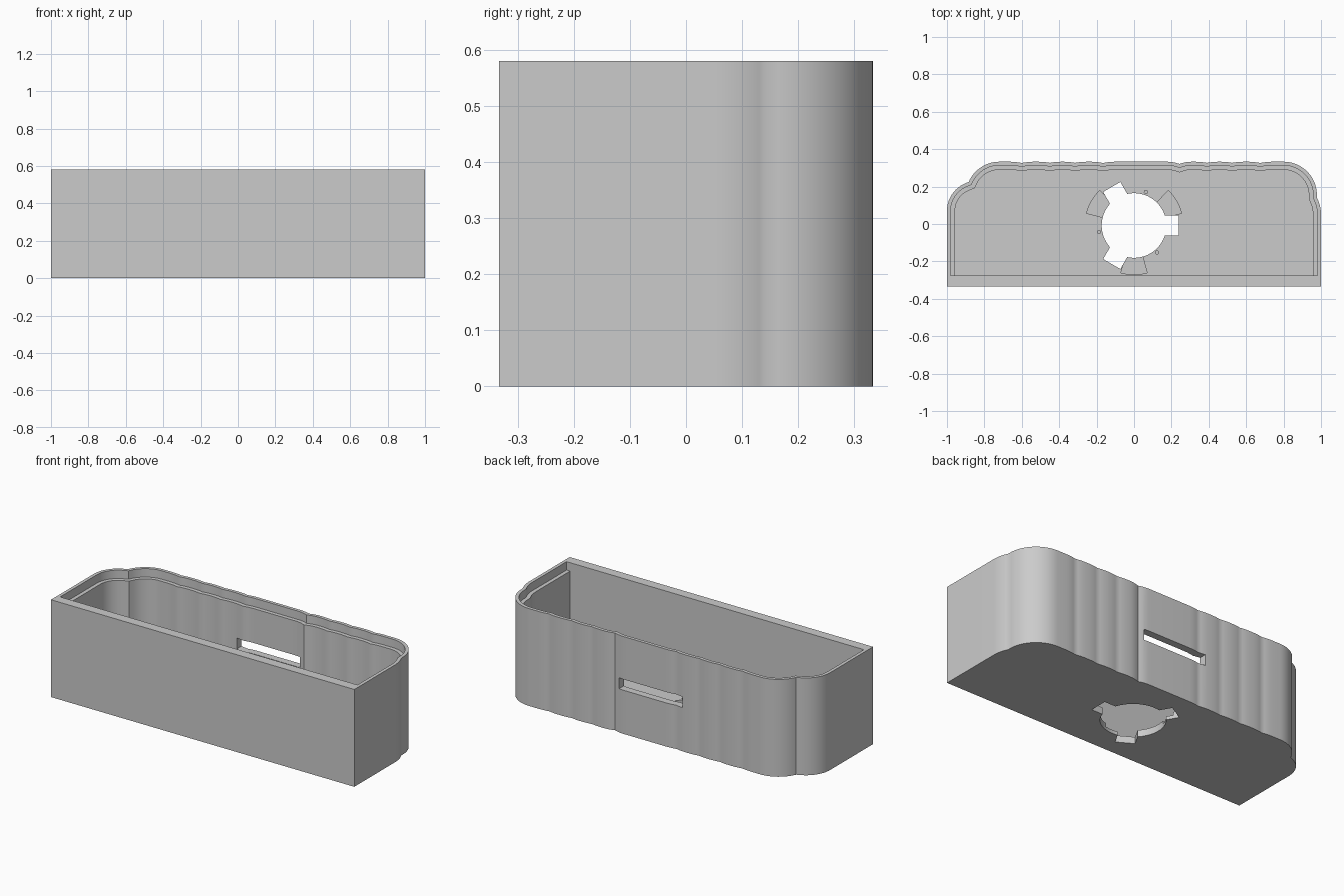
import bpy, bmesh, math
from mathutils import Vector

if "Cube" in bpy.data.objects:
    bpy.data.objects.remove(bpy.data.objects["Cube"])

H, FLOOR, FRONT, BACK = 0.58, 0.04, -0.333, 0.333
CX, CY = 0.0, -0.008          # centre of the twist-lock opening

grey = bpy.data.materials.new("mid grey")
grey.diffuse_color = (0.6, 0.6, 0.6, 1)
grey.use_nodes = True
grey.node_tree.nodes["Principled BSDF"].inputs["Base Color"].default_value = grey.diffuse_color


def arc(cx, cy, r, a0, a1, n):
    return [(cx + r * math.cos(math.radians(a0 + (a1 - a0) * i / n)),
             cy + r * math.sin(math.radians(a0 + (a1 - a0) * i / n))) for i in range(n + 1)]


def prism(name, pts, z0, z1):
    """Extrude a counter-clockwise outline from z0 to z1."""
    bm = bmesh.new()
    low = [bm.verts.new((x, y, z0)) for x, y in pts]
    high = [bm.verts.new((x, y, z1)) for x, y in pts]
    bm.faces.new(low[::-1])
    bm.faces.new(high)
    for i in range(len(pts)):
        j = (i + 1) % len(pts)
        bm.faces.new((low[i], low[j], high[j], high[i]))
    bmesh.ops.recalc_face_normals(bm, faces=bm.faces)
    me = bpy.data.meshes.new(name)
    bm.to_mesh(me)
    bm.free()
    me.materials.append(grey)
    ob = bpy.data.objects.new(name, me)
    bpy.context.collection.objects.link(ob)
    return ob


def cut(body, cutter):
    """Subtract the cutter from the body and remove it."""
    mod = body.modifiers.new("cut", 'BOOLEAN')
    mod.operation, mod.solver, mod.object = 'DIFFERENCE', 'EXACT', cutter
    bpy.context.view_layer.update()
    me = bpy.data.meshes.new_from_object(body.evaluated_get(bpy.context.evaluated_depsgraph_get()))
    body.modifiers.clear()
    body.data = me
    bpy.data.objects.remove(cutter)


def inset(pts, d):
    """Mitred inward offset; the front wall keeps its own thickness."""
    out = []
    for i, p in enumerate(pts):
        p, a, b = Vector(p), Vector(pts[i - 1]), Vector(pts[(i + 1) % len(pts)])
        e0, e1 = (p - a).normalized(), (b - p).normalized()
        n0, n1 = Vector((-e0.y, e0.x)), Vector((-e1.y, e1.x))
        q = p + (n0 + n1) * d / (1 + n0.dot(n1))
        out.append((q.x, -0.275 if i < 2 else q.y))
    return out


def turn(pts, deg):
    c, s = math.cos(math.radians(deg)), math.sin(math.radians(deg))
    return [(CX + x * c - y * s, CY + x * s + y * c) for x, y in pts]


# Scalloped back edge: shallow grooves, one deeper
notches = {0.675: .007, 0.525: .006, 0.39: .006, 0.243: .012,
           -0.165: .007, -0.315: .006, -0.45: .006, -0.6: .007}
W = 0.065
xs = sorted({round(n + k * W / 4, 4) for n in notches for k in range(-4, 5)}, reverse=True)
back = [(x, BACK - sum(d * max(0, 1 - abs(x - n) / W) ** 2 for n, d in notches.items())) for x in xs]

# Outline: straight front, double-lobed corners, scalloped back
outline = [(-1, FRONT), (1, FRONT)]
outline += arc(0.8, 0.05, 0.2, 0, 27, 8)
outline += arc(0.8, 0.155, 0.178, 3, 90, 20)
outline += back
outline += arc(-0.72, 0.155, 0.178, 90, 157, 16)
outline += arc(-0.84, 0.07, 0.16, 110, 180, 14)

# Open case with a stepped rim
body = prism("case_body", outline, 0, H)
cut(body, prism("cavity", inset(outline, 0.043), FLOOR, H + 0.1))
cut(body, prism("rim_step", inset(outline, 0.02), H - 0.05, H + 0.1))

# Slot through the back wall
cut(body, prism("slot", [(-.21, .2), (.21, .2), (.21, .5), (-.21, .5)], 0.26, 0.325))

# Twist-lock opening: round hole, three notches, three pockets, three pips
cut(body, prism("hole", arc(CX, CY, 0.173, 0, 354, 59), -0.1, 0.1))
for k in range(3):
    a = 120 * k
    notch = [(0.1, -.053), (.238, -.053), (.238, .053), (0.1, .053)]
    cut(body, prism("notch", turn(notch, a), -0.1, 0.1))
    pocket = arc(0, 0, 0.262, -15.5, 15.5, 10) + arc(0, 0, 0.14, 15.5, -15.5, 4)
    cut(body, prism("pocket", turn(pocket, a + 30), 0.02, 0.1))
    pip = arc(0.19, 0, 0.009, 0, 330, 11)
    cut(body, prism("pip", turn(pip, a + 70.5), 0.02, 0.1))

# Smooth curves, crisp edges
bpy.context.view_layer.objects.active = body
body.select_set(True)
bpy.ops.object.shade_smooth_by_angle(angle=math.radians(25))
